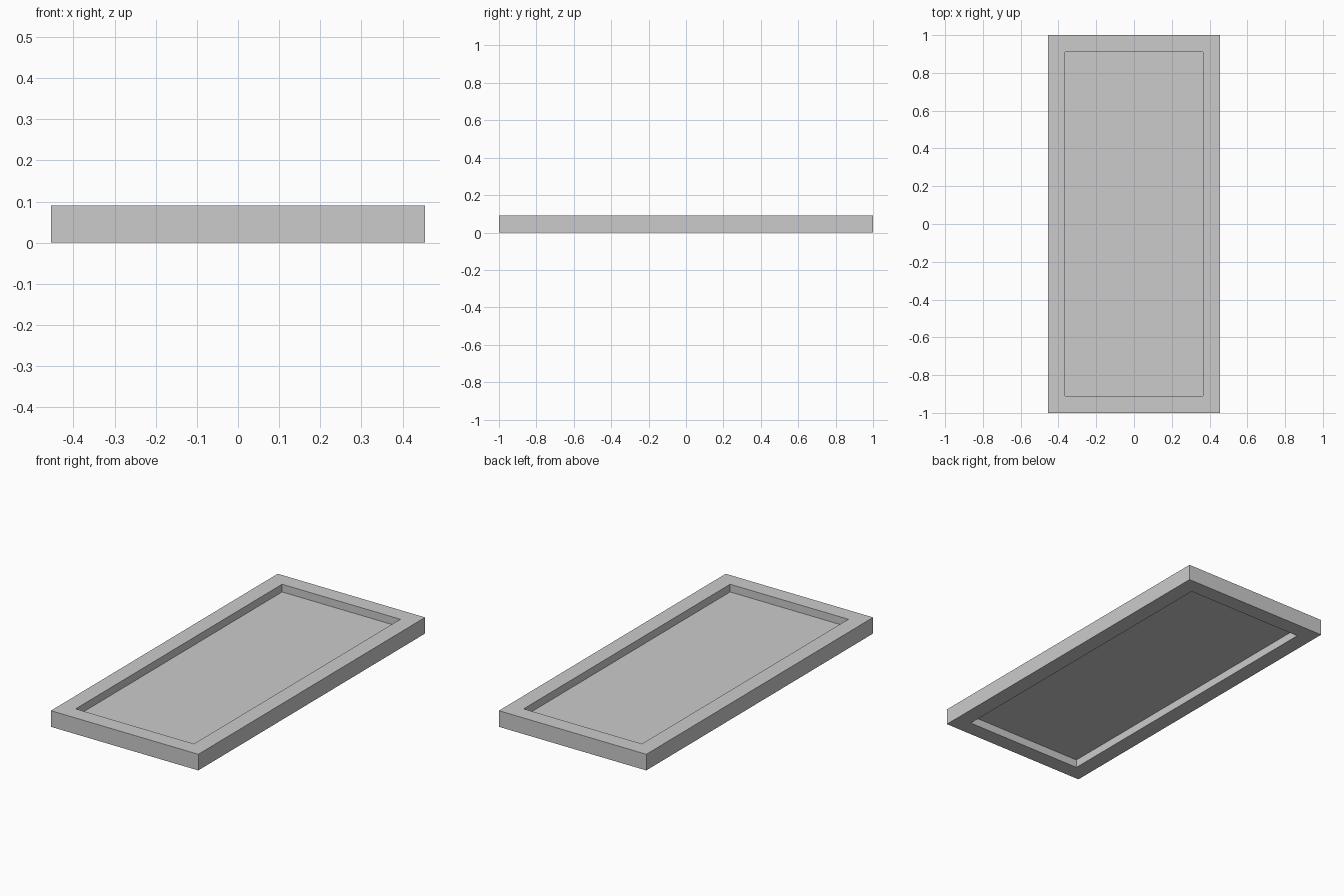
import bpy, bmesh
from mathutils import Vector

if "Cube" in bpy.data.objects:
    bpy.data.objects.remove(bpy.data.objects["Cube"])

OX, OY = 0.455, 1.0      # outer half sizes
IX, IY = 0.365, 0.91     # opening half sizes
H, MID = 0.09, 0.046     # frame height, seam height
WAVE = [(0, 0.047), (0.25, 0.051), (0.38, 0.038), (0.6, 0.052), (0.78, 0.038)]


def seam(half, ends=0.0):
    """Zigzag seam along one side, as (position, height) pairs."""
    span = half - ends
    n = round(2 * span / 0.091)
    step = 2 * span / n
    pts = [(-span + (i + t) * step, z) for i in range(n) for t, z in WAVE]
    pts.append((span, 0.047))
    if ends:
        pts = [(-half, 0.047), (-half + ends / 2, 0.035)] + pts
        pts += [(half - ends / 2, 0.035), (half, 0.047)]
    return pts


def make(name, faces):
    """Faces are (points, outward direction)."""
    bm = bmesh.new()
    for pts, out in faces:
        f = bm.faces.new([bm.verts.new(p) for p in pts])
        f.normal_update()
        if f.normal.dot(Vector(out)) < 0:
            f.normal_flip()
    bmesh.ops.remove_doubles(bm, verts=bm.verts, dist=1e-5)
    me = bpy.data.meshes.new(name)
    bm.to_mesh(me)
    bm.free()
    bpy.context.collection.objects.link(bpy.data.objects.new(name, me))


def frame_half(name, z, up):
    faces = []
    for s in (-1, 1):
        # outer (d=1) and inner (d=-1) walls with the zigzag edge
        for hx, hy, d in ((OX, OY, 1), (IX, IY, -1)):
            e = OY - IY if d > 0 else 0
            faces.append(([(x, s * hy, h) for x, h in seam(hx)]
                          + [(hx, s * hy, z), (-hx, s * hy, z)], (0, s * d, 0)))
            faces.append(([(s * hx, y, h) for y, h in seam(hy, e)]
                          + [(s * hx, hy, z), (s * hx, -hy, z)], (s * d, 0, 0)))
        # flat mitred rim
        faces.append(([(-OX, s * OY, z), (OX, s * OY, z),
                       (IX, s * IY, z), (-IX, s * IY, z)], (0, 0, up)))
        faces.append(([(s * OX, -OY, z), (s * OX, OY, z),
                       (s * IX, IY, z), (s * IX, -IY, z)], (0, 0, up)))
    make(name, faces)


# Two mating frame halves
frame_half("upper_frame", H, 1)
frame_half("lower_frame", 0, -1)

# Thin panel in the middle of the frame
T = 0.001
make("panel", [([(-IX, -IY, MID + s * T), (IX, -IY, MID + s * T),
                 (IX, IY, MID + s * T), (-IX, IY, MID + s * T)], (0, 0, s))
               for s in (-1, 1)])
